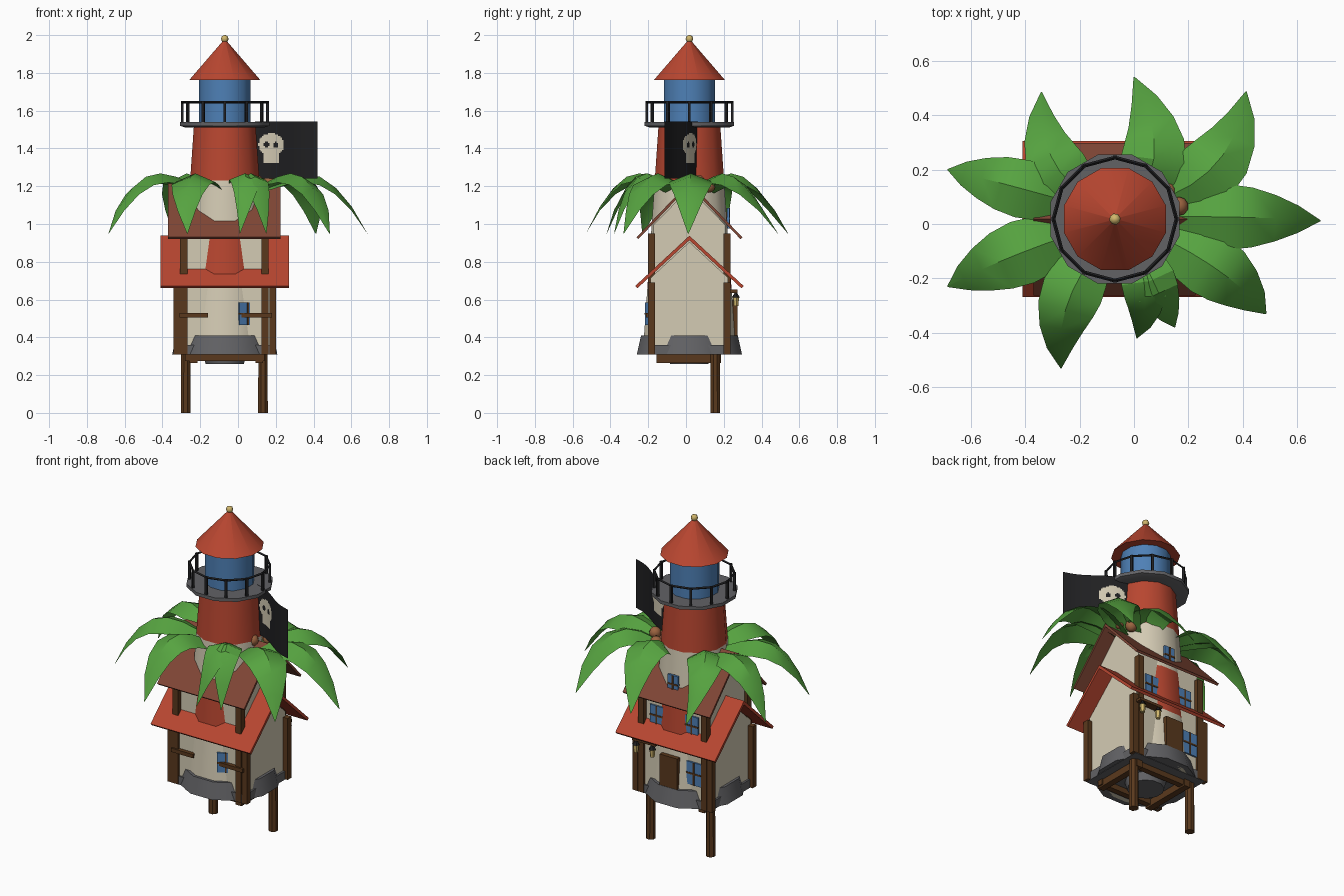
import bpy, bmesh, math
from mathutils import Vector

if "Cube" in bpy.data.objects:
    bpy.data.objects.remove(bpy.data.objects["Cube"])

CX, CY = -0.07, 0.018          # tower axis


def lin(c):
    c /= 255
    return c / 12.92 if c <= 0.04045 else ((c + 0.055) / 1.055) ** 2.4


def mat(name, r, g, b):
    m = bpy.data.materials.new(name)
    m.diffuse_color = (lin(r), lin(g), lin(b), 1)
    m.use_nodes = True
    m.node_tree.nodes["Principled BSDF"].inputs["Base Color"].default_value = m.diffuse_color
    return m


RED = mat("red", 184, 70, 48)
BROWNRED = mat("brown red", 128, 70, 53)
BLUE = mat("blue", 78, 128, 182)
BEIGE = mat("beige", 212, 203, 180)
GRAY = mat("gray", 98, 98, 101)
WOOD = mat("wood", 90, 57, 29)
GREEN = mat("green", 86, 163, 64)
BLACK = mat("black", 32, 32, 34)
GOLD = mat("gold", 208, 182, 108)
NUT = mat("coconut brown", 156, 100, 64)


def make(name, verts, faces, mats, idx=None, smooth=None, fix=True):
    me = bpy.data.meshes.new(name)
    me.from_pydata([tuple(v) for v in verts], [], faces)
    for m in mats:
        me.materials.append(m)
    if idx:
        me.polygons.foreach_set("material_index", idx)
    if fix:
        bm = bmesh.new()
        bm.from_mesh(me)
        bmesh.ops.recalc_face_normals(bm, faces=bm.faces)
        bm.to_mesh(me)
        bm.free()
    ob = bpy.data.objects.new(name, me)
    bpy.context.collection.objects.link(ob)
    if smooth:
        bpy.ops.object.select_all(action='DESELECT')
        ob.select_set(True)
        bpy.context.view_layer.objects.active = ob
        bpy.ops.object.shade_smooth_by_angle(angle=math.radians(smooth))
    return ob


def lathe(name, prof, mats, idx=None, n=12, c=(CX, CY), off=15, smooth=35):
    """Closed turned solid; idx gives a material for each profile step."""
    verts, faces, mi = [], [], []
    for r, z in prof:
        for k in range(n):
            a = math.radians(off + 360 * k / n)
            verts.append((c[0] + r * math.cos(a), c[1] + r * math.sin(a), z))
    for j in range(len(prof) - 1):
        for k in range(n):
            k2 = (k + 1) % n
            faces.append((j * n + k, j * n + k2, (j + 1) * n + k2, (j + 1) * n + k))
            mi.append(idx[j] if idx else 0)
    top = (len(prof) - 1) * n
    faces += [tuple(range(n))[::-1], tuple(range(top, top + n))]
    mi += [mi[0], mi[-1]]
    return make(name, verts, faces, mats, mi, smooth)


def prism(name, yz, x0, x1, m):
    """Side profile in y, z stretched along x."""
    n = len(yz)
    verts = [(x, CY + y, z) for x in (x0, x1) for y, z in yz]
    faces = [tuple(range(n)), tuple(range(n, 2 * n))[::-1]]
    faces += [(k, (k + 1) % n, n + (k + 1) % n, n + k) for k in range(n)]
    return make(name, verts, faces, [m])


def box(name, lo, hi, m, rot=0):
    c = [(a + b) / 2 for a, b in zip(lo, hi)]
    h = [(b - a) / 2 for a, b in zip(lo, hi)]
    co, si = math.cos(rot), math.sin(rot)
    verts = []
    for i in (-1, 1):
        for j in (-1, 1):
            for k in (-1, 1):
                x, y = i * h[0], j * h[1]
                verts.append((c[0] + x * co - y * si, c[1] + x * si + y * co, c[2] + k * h[2]))
    faces = [(0, 1, 3, 2), (4, 6, 7, 5), (0, 4, 5, 1), (2, 3, 7, 6), (0, 2, 6, 4), (1, 5, 7, 3)]
    return make(name, verts, faces, [m])


def window(name, x, y, z, w, h, rot=0):
    box(name + "_glass", (x - w / 2, y - .006, z - h / 2), (x + w / 2, y + .006, z + h / 2), BLUE, rot)
    box(name + "_bar_upright", (x - .005, y - .009, z - h / 2), (x + .005, y + .009, z + h / 2), WOOD, rot)
    box(name + "_bar_cross", (x - w / 2, y - .009, z - .005), (x + w / 2, y + .009, z + .005), WOOD, rot)


def gable_roof(name, x0, x1, half, zp, ze, t, m):
    prism(name, [(-half, ze), (0, zp), (half, ze), (half - t * .7, ze - t * .7),
                 (0, zp - t * 1.4), (-half + t * .7, ze - t * .7)], x0, x1, m)


# tower with colour bands
def tr(z):
    return 0.170 + 0.0714 * (1.51 - z)


zs = [0.31, 0.66, 0.95, 1.23, 1.515]
lathe("tower", [(tr(z), z) for z in zs], [BEIGE, RED], [0, 1, 0, 1])
lathe("stone_ring", [(.288, .31), (.265, .41), (.23, .41)], [GRAY])
lathe("gallery_floor", [(.215, 1.51), (.245, 1.52), (.245, 1.54)], [GRAY])
lathe("lantern_room", [(.14, 1.53), (.14, 1.77)], [BLUE])
lathe("cone_roof", [(.194, 1.763), (.005, 1.975)], [RED])
lathe("finial_ball", [(.004, 1.96), (.016, 1.967), (.021, 1.98), (.016, 1.994), (.004, 2.0)], [GOLD], n=8, smooth=60)

# gallery railing
bpy.ops.mesh.primitive_torus_add(major_segments=12, minor_segments=4, major_radius=.226,
                                 minor_radius=.007, location=(CX, CY, 1.645))
rail = bpy.context.object
rail.name = "gallery_rail"
rail.data.materials.append(BLACK)
for k in range(12):
    a = math.radians(30 * k)
    x, y = CX + .226 * math.cos(a), CY + .226 * math.sin(a)
    box(f"rail_post_{k}", (x - .007, y - .007, 1.53), (x + .007, y + .007, 1.65), BLACK, a)

# lower and upper house bodies with their roofs
prism("lower_house", [(-.205, .31), (.205, .31), (.205, .715), (0, .905), (-.205, .715)], -.31, .17, BEIGE)
prism("upper_house", [(-.19, .68), (.19, .68), (.19, .995), (0, 1.19), (-.19, .995)], -.285, .14, BEIGE)
gable_roof("lower_roof", -.41, .27, .287, .938, .672, .017, RED)
gable_roof("upper_roof", -.37, .225, .28, 1.222, .93, .014, BROWNRED)
box("house_footing", (-.322, CY - .215, .308), (.182, CY + .215, .36), GRAY)

# corner posts and wall beams
for i, y in enumerate((-.182, .217)):
    for j, x in enumerate((-.287, .143)):
        box(f"tall_post_{i}{j}", (x - .019, y - .019, .31), (x + .019, y + .019, .95), WOOD)
    for j, x in enumerate((-.325, .183)):
        box(f"short_post_{i}{j}", (x - .017, y - .018, .31), (x + .017, y + .018, .69), WOOD)
box("front_beam_left", (-.31, -.212, .505), (-.16, -.18, .528), WOOD)
box("front_beam_right", (.015, -.212, .505), (.18, -.18, .528), WOOD)

# stilts and under frame
for i, x in enumerate((-.277, .132)):
    lathe(f"stilt_{i}", [(.028, 0), (.026, .32)], [WOOD], n=8, c=(x, .155), off=22.5)
    box(f"under_beam_long_{i}", (x * .85 - .02, -.155, .265), (x * .85 + .02, .185, .308), WOOD)
for i, y in enumerate((-.13, .155)):
    box(f"under_beam_cross_{i}", (-.28, y - .018, .275), (.14, y + .018, .308), WOOD)
lathe("under_plug", [(.105, .26), (.118, .31)], [GRAY])

# windows and door
a = math.radians(30)
window("front_window", CX + .238 * math.sin(a), CY - .238 * math.cos(a), .525, .10, .12, a)
window("back_window", -.215, CY + .209, .515, .10, .14)
window("upper_window_0", .05, CY + .194, .80, .09, .12)
window("upper_window_1", -.19, CY + .194, .80, .09, .12)
window("tower_window", CX, CY + .205, 1.03, .07, .11)
box("door", (-.13, .20, .36), (-.01, .272, .60), WOOD)

# hanging lanterns
box("lantern_beam", (.02, .225, .636), (.18, .272, .652), WOOD)
for i, x in enumerate((.158, .045)):
    c = (x, .264)
    lathe(f"lantern_glass_{i}", [(.013, .565), (.018, .612)], [GOLD], n=6, c=c)
    lathe(f"lantern_cap_{i}", [(.022, .612), (.006, .636)], [BLACK], n=6, c=c)

# palm leaves: (middle x, y, tip x, y, width scale)
leaves = [(-.29, .22, -.34, .485, .9), (.075, .27, 0, .54, 1), (.30, .22, .412, .487, 1),
          (.39, .025, .685, .012, 1), (.31, -.17, .485, -.33, 1), (.08, -.23, .15, -.38, .7),
          (.04, -.24, .01, -.42, .7), (-.24, -.28, -.268, -.53, .95), (-.45, -.12, -.685, -.23, 1),
          (-.45, .14, -.685, .20, .9)]
WID = [.04, .08, .108, .12, .11, .085, .05, .002]
ZED = [1.16, 1.21, 1.25, 1.268, 1.25, 1.19, 1.09, .95]
for i, (mx, my, tx, ty, s) in enumerate(leaves):
    M, T = Vector((mx, my)), Vector((tx, ty))
    B = M * .25 + Vector((-.03, .02))
    C = 2 * M - (B + T) / 2
    verts, faces = [], []
    for j in range(8):
        t = j / 7
        p = B * (1 - t) ** 2 + C * 2 * t * (1 - t) + T * t * t
        d = ((C - B) * (1 - t) + (T - C) * t).normalized()
        side = Vector((-d.y, d.x)) * WID[j] * s
        drop = .4 * WID[j] * s
        verts += [(p.x + side.x, p.y + side.y, ZED[j] - drop), (p.x, p.y, ZED[j]),
                  (p.x - side.x, p.y - side.y, ZED[j] - drop)]
    for j in range(7):
        for k in (0, 1):
            q = j * 3 + k
            faces.append((q, q + 1, q + 4, q + 3))
    make(f"palm_leaf_{i}", verts, faces, [GREEN], smooth=30)

# coconuts
for i, p in enumerate([(.165, .065, 1.225), (.12, .12, 1.20), (.10, .0, 1.225)]):
    bpy.ops.mesh.primitive_uv_sphere_add(segments=10, ring_count=6, radius=.035, location=p)
    ob = bpy.context.object
    ob.name = f"coconut_{i}"
    ob.data.materials.append(NUT)
    bpy.ops.object.shade_smooth()

# waving flag, skull coloured in by rule
NX, NZ = 44, 40


def skull(x, z):
    if any(math.hypot(x - e, z - 1.42) < .014 for e in (.152, .2)):
        return 0
    head = ((x - .176) / .068) ** 2 + ((z - 1.42) / .06) ** 2 < 1
    jaw = abs(x - .176) < .043 and 1.325 < z < 1.40
    return int(head or jaw)


verts, faces, mi = [], [], []
for i in range(NX + 1):
    u = i / NX
    for k in range(NZ + 1):
        verts.append((.09 + .332 * u, .06 - .175 * u + .012 * math.sin(2 * math.pi * u), 1.24 + .302 * k / NZ))
for i in range(NX):
    for k in range(NZ):
        q = i * (NZ + 1) + k
        faces.append((q, q + NZ + 1, q + NZ + 2, q + 1))
        mi.append(skull(.09 + .332 * (i + .5) / NX, 1.24 + .302 * (k + .5) / NZ))
make("flag", verts, faces, [BLACK, BEIGE], mi, smooth=40, fix=False)
